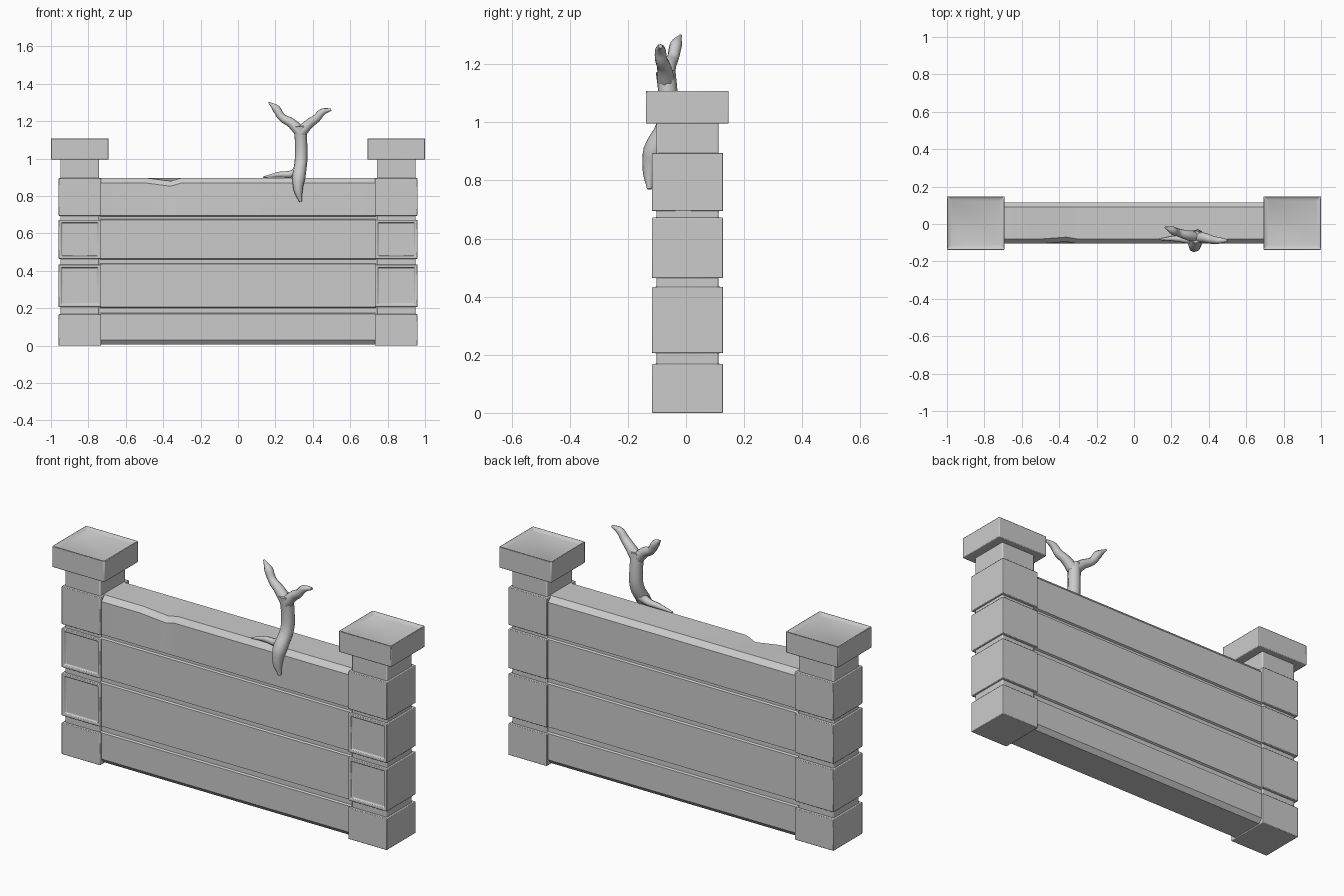
import bpy, bmesh
from mathutils import Vector

if "Cube" in bpy.data.objects:
    bpy.data.objects.remove(bpy.data.objects["Cube"])


def finish(name, bm, bevel=0.0):
    bmesh.ops.recalc_face_normals(bm, faces=bm.faces)
    me = bpy.data.meshes.new(name)
    bm.to_mesh(me)
    bm.free()
    ob = bpy.data.objects.new(name, me)
    bpy.context.collection.objects.link(ob)
    if bevel:
        m = ob.modifiers.new("soft_edges", "BEVEL")
        m.width = bevel
        m.segments = 2
        m.limit_method = "ANGLE"
    bpy.ops.object.select_all(action="DESELECT")
    ob.select_set(True)
    bpy.context.view_layer.objects.active = ob
    bpy.ops.object.shade_smooth_by_angle(angle=0.6)
    return ob


def box_bm(x, y, z):
    bm = bmesh.new()
    bmesh.ops.create_cube(bm, size=1)
    for v in bm.verts:
        v.co = Vector((r[0] if c < 0 else r[1] for r, c in zip((x, y, z), v.co)))
    return bm


def span(side, a, b):
    return tuple(sorted((side * a, side * b)))


# wall panel: grooved profile in y-z, swept along x, with a chip in the top edge
F, B, G = -0.105, 0.116, 0.010
grooves = [(0.17, 0.205), (0.435, 0.465), (0.672, 0.695)]
front = [(F + 0.02, 0.006), (F, 0.03)]
for lo, hi in grooves:
    front += [(F, lo), (F + G, lo + 0.005), (F + G, hi - 0.005), (F, hi)]
front += [(F, 0.87), (F + 0.025, 0.897)]
back = [(B - (y - F), z) for y, z in reversed(front)]
profile = front + back
bm = bmesh.new()
rings = []
for x in (-0.74, -0.5, -0.36, -0.3, 0.74):
    ring = []
    for i, (y, z) in enumerate(profile):
        chip = x == -0.36 and i in (len(front) - 1, len(front) - 2)
        ring.append(bm.verts.new((x, y + 0.01 * chip, z - 0.018 * chip)))
    rings.append(ring)
n = len(profile)
for a, b in zip(rings, rings[1:]):
    for i in range(n):
        bm.faces.new((a[i], a[(i + 1) % n], b[(i + 1) % n], b[i]))
bm.faces.new(rings[0])
bm.faces.new(rings[-1])
finish("wall_panel", bm)

# pillars: core, stacked blocks and cap on both ends
rows = [(0.0, 0.168), (0.206, 0.433), (0.464, 0.672), (0.694, 0.895)]
for side, label in ((-1, "left"), (1, "right")):
    finish(label + "_pillar_core",
           box_bm(span(side, 0.742, 0.95), (-0.102, 0.112), (0.01, 1.01)), 0.006)
    for i, z in enumerate(rows):
        bm = box_bm(span(side, 0.732, 0.96), (-0.117, 0.128), z)
        if i in (1, 2):
            # framed recess in the front face
            bm.normal_update()
            f = min(bm.faces, key=lambda f: f.normal.y)
            bmesh.ops.inset_region(bm, faces=[f], thickness=0.02, depth=0)
            bmesh.ops.inset_region(bm, faces=[f], thickness=0.006, depth=-0.010)
        finish(f"{label}_pillar_block_{i + 1}", bm, 0.003)

    # cap with a slightly worn top
    bm = box_bm(span(side, 0.692, 1.0), (-0.138, 0.147), (0.995, 1.109))
    bm.normal_update()
    top = max(bm.faces, key=lambda f: f.normal.z)
    bmesh.ops.inset_region(bm, faces=[top], thickness=0.03, depth=0)
    for v in top.verts:
        v.co.z -= 0.012
    finish(label + "_cap", bm, 0.004)


# dead branch growing over the wall: tapered tubes (x, y, z, radius)
def limb(name, pts):
    cu = bpy.data.curves.new(name, "CURVE")
    cu.dimensions = "3D"
    cu.bevel_depth = 1.0
    cu.bevel_resolution = 2
    cu.resolution_u = 4
    cu.use_fill_caps = True
    sp = cu.splines.new("BEZIER")
    sp.bezier_points.add(len(pts) - 1)
    for bp, (x, y, z, r) in zip(sp.bezier_points, pts):
        bp.co = (x, y, z)
        bp.radius = r
        bp.handle_left_type = bp.handle_right_type = "AUTO"
    ob = bpy.data.objects.new(name, cu)
    bpy.context.collection.objects.link(ob)


limb("branch_trunk", [(0.335, -0.126, 0.77, 0.008), (0.322, -0.125, 0.83, 0.024),
                      (0.325, -0.112, 0.90, 0.036), (0.337, -0.068, 0.99, 0.034),
                      (0.337, -0.062, 1.09, 0.033), (0.332, -0.07, 1.175, 0.034)])
limb("branch_left_twig", [(0.335, -0.068, 1.14, 0.032), (0.285, -0.06, 1.19, 0.026),
                          (0.235, -0.045, 1.22, 0.021), (0.205, -0.035, 1.265, 0.022),
                          (0.165, -0.018, 1.30, 0.004)])
limb("branch_right_twig", [(0.335, -0.068, 1.14, 0.032), (0.385, -0.075, 1.19, 0.025),
                           (0.42, -0.085, 1.215, 0.022), (0.45, -0.088, 1.248, 0.019),
                           (0.498, -0.088, 1.262, 0.007)])
limb("branch_root", [(0.335, -0.085, 0.945, 0.03), (0.29, -0.085, 0.918, 0.02),
                     (0.22, -0.078, 0.914, 0.015), (0.135, -0.082, 0.9, 0.004)])
